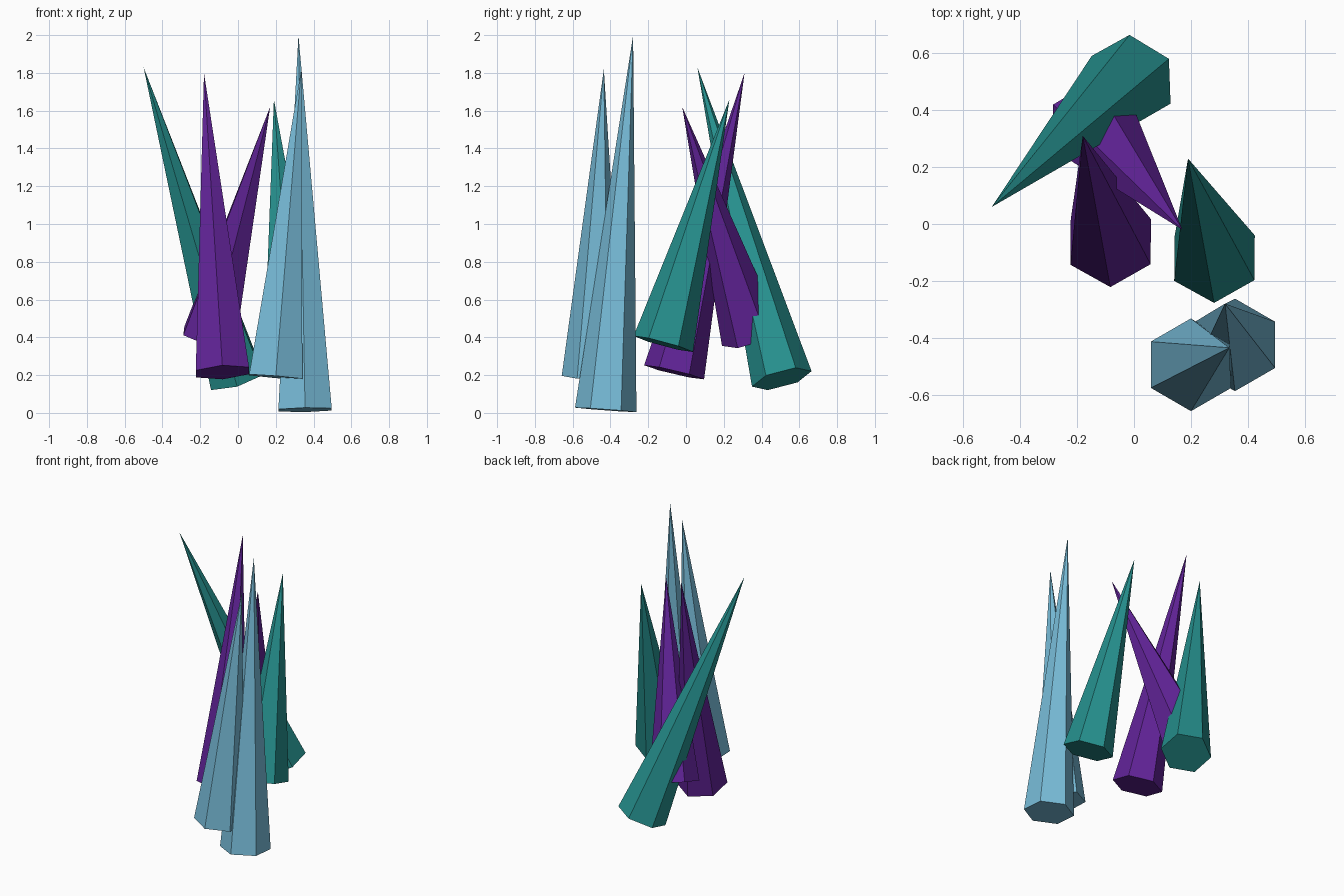
import bpy
import bmesh
from mathutils import Matrix, Vector

cube = bpy.data.objects.get("Cube")
if cube:
    bpy.data.objects.remove(cube, do_unlink=True)

RADIUS = 0.163


def make_material(name, rgb):
    mat = bpy.data.materials.new(name)
    mat.use_nodes = True
    colour = (*rgb, 1.0)
    mat.diffuse_color = colour
    mat.node_tree.nodes["Principled BSDF"].inputs["Base Color"].default_value = colour
    return mat


def make_spike(name, base, tip, mat):
    """Six-sided cone from the centre of its base to its tip."""
    base, tip = Vector(base), Vector(tip)
    axis = tip - base
    turn = Vector((0, 0, 1)).rotation_difference(axis)

    bm = bmesh.new()
    bmesh.ops.create_cone(bm, cap_ends=True, segments=6, radius1=RADIUS,
                          radius2=0, depth=axis.length)
    bmesh.ops.remove_doubles(bm, verts=bm.verts, dist=0.0001)
    # Put two base corners on the front-back line, whatever the start angle
    corner = min(bm.verts, key=lambda v: v.co.z).co
    spin = Vector((corner.x, corner.y)).angle_signed(Vector((0, 1)))
    bmesh.ops.rotate(bm, verts=bm.verts, matrix=Matrix.Rotation(-spin, 3, "Z"))
    bmesh.ops.recalc_face_normals(bm, faces=bm.faces)

    mesh = bpy.data.meshes.new(name)
    bm.to_mesh(mesh)
    bm.free()
    mesh.materials.append(mat)
    obj = bpy.data.objects.new(name, mesh)
    obj.location = (base + tip) / 2
    obj.rotation_mode = "QUATERNION"
    obj.rotation_quaternion = turn
    bpy.context.collection.objects.link(obj)


blue = make_material("pale blue", (0.19, 0.51, 0.70))
purple = make_material("purple", (0.12, 0.017, 0.315))
teal = make_material("teal", (0.019, 0.28, 0.27))

# Each spike: name, base centre, tip, colour
spikes = [
    ("tall_blue_spike", (0.355, -0.425, 0.016), (0.32, -0.28, 2.0), blue),
    ("front_blue_spike", (0.20, -0.495, 0.19), (0.335, -0.435, 1.82), blue),
    ("front_purple_spike", (-0.082, -0.063, 0.215), (-0.18, 0.31, 1.80), purple),
    ("back_purple_spike", (-0.15, 0.347, 0.40), (0.17, -0.02, 1.62), purple),
    ("left_teal_spike", (0.283, -0.12, 0.365), (0.19, 0.23, 1.66), teal),
    ("back_teal_spike", (-0.01, 0.507, 0.18), (-0.5, 0.06, 1.83), teal),
]
for spike in spikes:
    make_spike(*spike)
